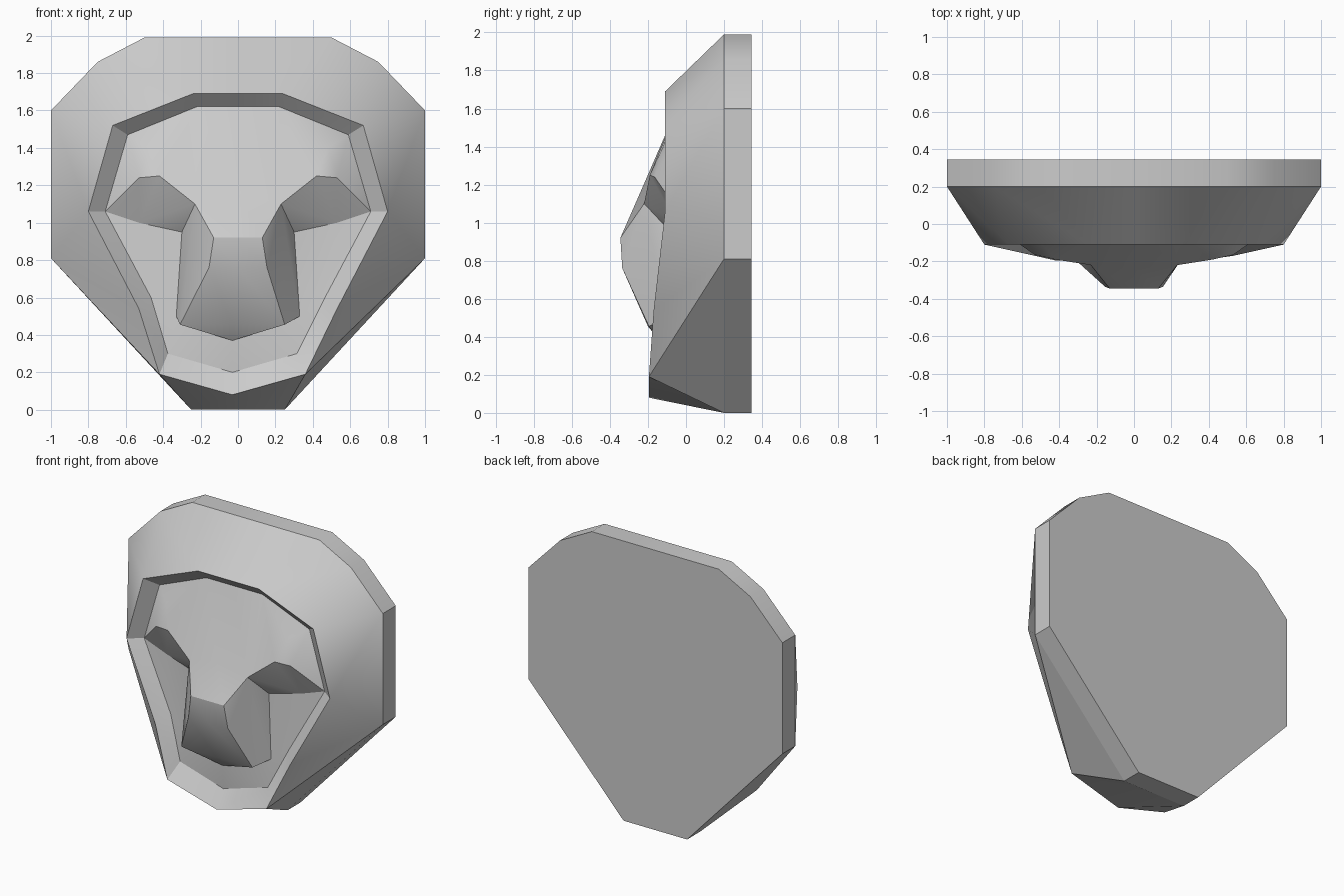
import bpy, bmesh, math

cube = bpy.data.objects.get("Cube")
if cube:
    bpy.data.objects.remove(cube)

stone = bpy.data.materials.new("stone_grey")
stone.use_nodes = True
stone.diffuse_color = (0.6, 0.6, 0.6, 1)
stone.node_tree.nodes["Principled BSDF"].inputs["Base Color"].default_value = (0.6, 0.6, 0.6, 1)

BACK, EDGE = 0.345, 0.2


def ring(prefix, coords):
    """Name the points of a half ring, running from bottom centre to top centre."""
    return {prefix + str(i): co for i, co in enumerate(coords)}


# Left half outlines (x, y, z)
outline = [(0, 0), (.25, 0), (1, .81), (1, 1.6), (.75, 1.86), (.5, 1.99), (0, 1.99)]
points = ring("back", [(x, BACK, z) for x, z in outline])
points |= ring("edge", [(x, EDGE, z) for x, z in outline])
points |= ring("rim", [(0, -.195, .08), (.39, -.195, .19), (.53, -.17, .54), (.8, -.11, 1.06),
                       (.67, -.11, 1.52), (.24, -.11, 1.69), (0, -.11, 1.69)])
points |= ring("inner", [(0, -.12, .2), (.345, -.115, .3), (.465, -.09, .6), (.71, -.04, 1.06),
                         (.59, -.04, 1.47), (.22, -.04, 1.62), (0, -.04, 1.62)])
# Facial features
points |= {
    "brow_mid": (0, -.24, 1.16), "brow_in": (.23, -.22, 1.1), "brow_arch": (.42, -.19, 1.25),
    "brow_tip": (.53, -.165, 1.24), "brow_top": (.48, -.12, 1.4),
    "eye_in": (.3, -.08, .95), "eye_out": (.53, -.05, 1.0), "cheek": (.33, -.1, .5),
    "nose_mid": (0, -.345, .92), "nose": (.13, -.345, .92),
    "snout_mid": (0, -.335, .76), "snout": (.155, -.335, .76),
    "mouth_mid": (0, -.2, .455), "mouth": (.28, -.195, .455), "lip_mid": (0, -.13, .37),
}


def place(name, side):
    """Mirror a point; the chin and mouth lean slightly to the right."""
    x, y, z = points[name]
    lean = -0.03 if y < EDGE and z < 0.5 else 0
    return (x * side + lean, y, z)


def build(name, faces):
    """Make a mirrored part from half-side faces given as point names."""
    bm = bmesh.new()
    for side in (1, -1):
        for face in faces:
            names = face.split()
            if side < 0:
                names.reverse()
            bm.faces.new([bm.verts.new(place(n, side)) for n in names])
    bmesh.ops.remove_doubles(bm, verts=bm.verts, dist=0.0005)
    bmesh.ops.recalc_face_normals(bm, faces=bm.faces)
    if sum(f.normal.y * f.calc_area() for f in bm.faces) > 0 and name != "backing_plate":
        bmesh.ops.reverse_faces(bm, faces=bm.faces)
    mesh = bpy.data.meshes.new(name)
    bm.to_mesh(mesh)
    bm.free()
    mesh.materials.append(stone)
    obj = bpy.data.objects.new(name, mesh)
    bpy.context.collection.objects.link(obj)
    bpy.ops.object.select_all(action="DESELECT")
    obj.select_set(True)
    bpy.context.view_layer.objects.active = obj
    bpy.ops.object.shade_smooth_by_angle(angle=math.radians(30))
    return obj


def band(a, b):
    """Quads joining two half rings."""
    return [f"{a}{i} {a}{i + 1} {b}{i + 1} {b}{i}" for i in range(6)]


# Flat backing slab
build("backing_plate", band("back", "edge") + [" ".join(f"back{i}" for i in reversed(range(7)))])

# Sloping hood around the face
build("hood", [
    "edge0 edge1 rim1 rim0", "edge1 edge2 rim1", "edge2 rim2 rim1", "edge2 rim3 rim2",
    "edge2 edge3 rim3", "edge3 rim4 rim3", "edge3 edge4 rim4", "edge4 rim5 rim4",
    "edge4 edge5 rim5", "edge5 edge6 rim6 rim5"])

# Bevel stepping in to the face
build("face_rim", band("rim", "inner"))

# Brow, eye sockets, cheeks, muzzle and chin
build("face", [
    "inner6 brow_mid brow_in inner5", "inner5 brow_in brow_arch", "inner5 brow_arch brow_top",
    "inner5 brow_top inner4", "inner4 brow_top brow_tip", "inner4 brow_tip inner3",
    "brow_top brow_arch brow_tip", "brow_arch eye_out brow_tip", "brow_tip eye_out inner3",
    "brow_in eye_in eye_out", "brow_in eye_out brow_arch", "eye_out inner2 inner3",
    "eye_in cheek eye_out", "eye_out cheek inner2", "cheek inner1 inner2",
    "brow_mid nose_mid nose brow_in", "nose_mid snout_mid snout nose",
    "snout_mid mouth_mid mouth snout", "brow_in nose snout", "brow_in snout mouth",
    "brow_in mouth cheek", "brow_in cheek eye_in", "mouth_mid lip_mid mouth",
    "mouth lip_mid cheek", "lip_mid inner1 cheek", "lip_mid inner0 inner1"])
